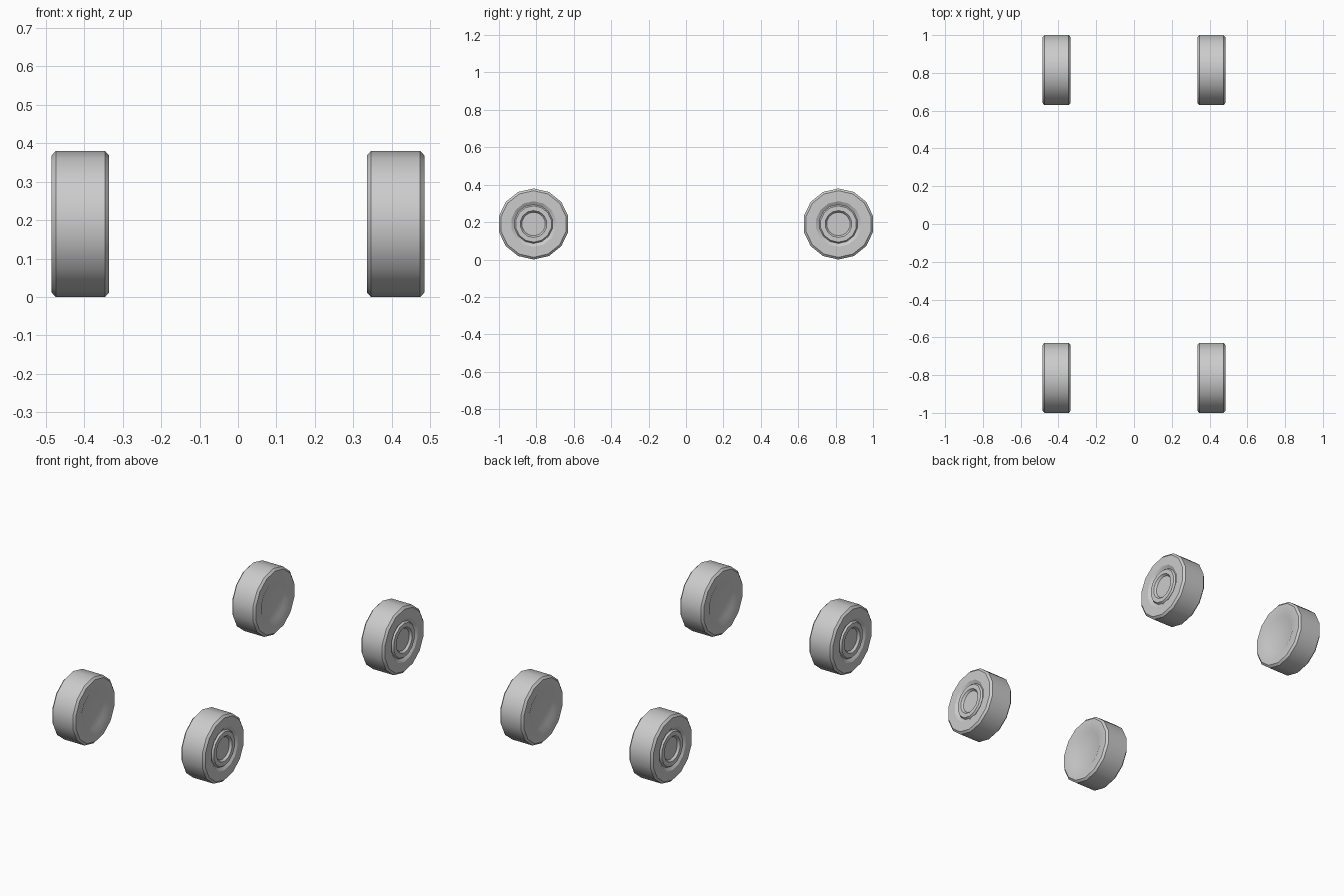
import bpy, bmesh, math

cube = bpy.data.objects.get("Cube")
if cube:
    bpy.data.objects.remove(cube, do_unlink=True)

SIDES = 14
RADIUS = 0.19

grey = bpy.data.materials.new("plain grey")
grey.use_nodes = True
colour = (0.6, 0.6, 0.6, 1)
grey.diffuse_color = colour
grey.node_tree.nodes["Principled BSDF"].inputs["Base Color"].default_value = colour

# Wheel cross-section from inner face to outer face: (offset along axle, radius)
PROFILE = [
    (-0.064, 0.105), (-0.075, 0.128),                    # inner dish
    (-0.075, 0.178), (-0.064, RADIUS),                   # inner chamfer
    (0.064, RADIUS), (0.075, 0.178),                     # tread, outer chamfer
    (0.075, 0.122), (0.064, 0.104),                      # outer dish
    (0.074, 0.097), (0.074, 0.072), (0.062, 0.063),      # raised hub ring, cap
]


def make_wheel(name, side, y):
    """Lathe the profile about the x axis; side is +1 or -1 for the outward direction."""
    bm = bmesh.new()
    rings = []
    for offset, r in PROFILE:
        ring = []
        for i in range(SIDES):
            a = math.tau * i / SIDES
            ring.append(bm.verts.new((side * offset, r * math.sin(a), r * math.cos(a))))
        rings.append(ring)
    for a, b in zip(rings, rings[1:]):
        for i in range(SIDES):
            j = (i + 1) % SIDES
            bm.faces.new((a[i], a[j], b[j], b[i]))
    bm.faces.new(rings[0])
    bm.faces.new(rings[-1])
    bmesh.ops.recalc_face_normals(bm, faces=bm.faces)
    mesh = bpy.data.meshes.new(name)
    bm.to_mesh(mesh)
    bm.free()
    mesh.materials.append(grey)
    wheel = bpy.data.objects.new(name, mesh)
    wheel.location = (side * 0.41, y, RADIUS)
    bpy.context.collection.objects.link(wheel)
    return wheel


# Four wheels, hubs facing outward
wheels = []
for end, y in (("front", -0.815), ("rear", 0.815)):
    for hand, side in (("left", 1), ("right", -1)):
        wheels.append(make_wheel(f"{end}_{hand}_wheel", side, y))

bpy.ops.object.select_all(action="DESELECT")
for wheel in wheels:
    wheel.select_set(True)
bpy.context.view_layer.objects.active = wheels[0]
bpy.ops.object.shade_smooth_by_angle(angle=math.radians(32))
